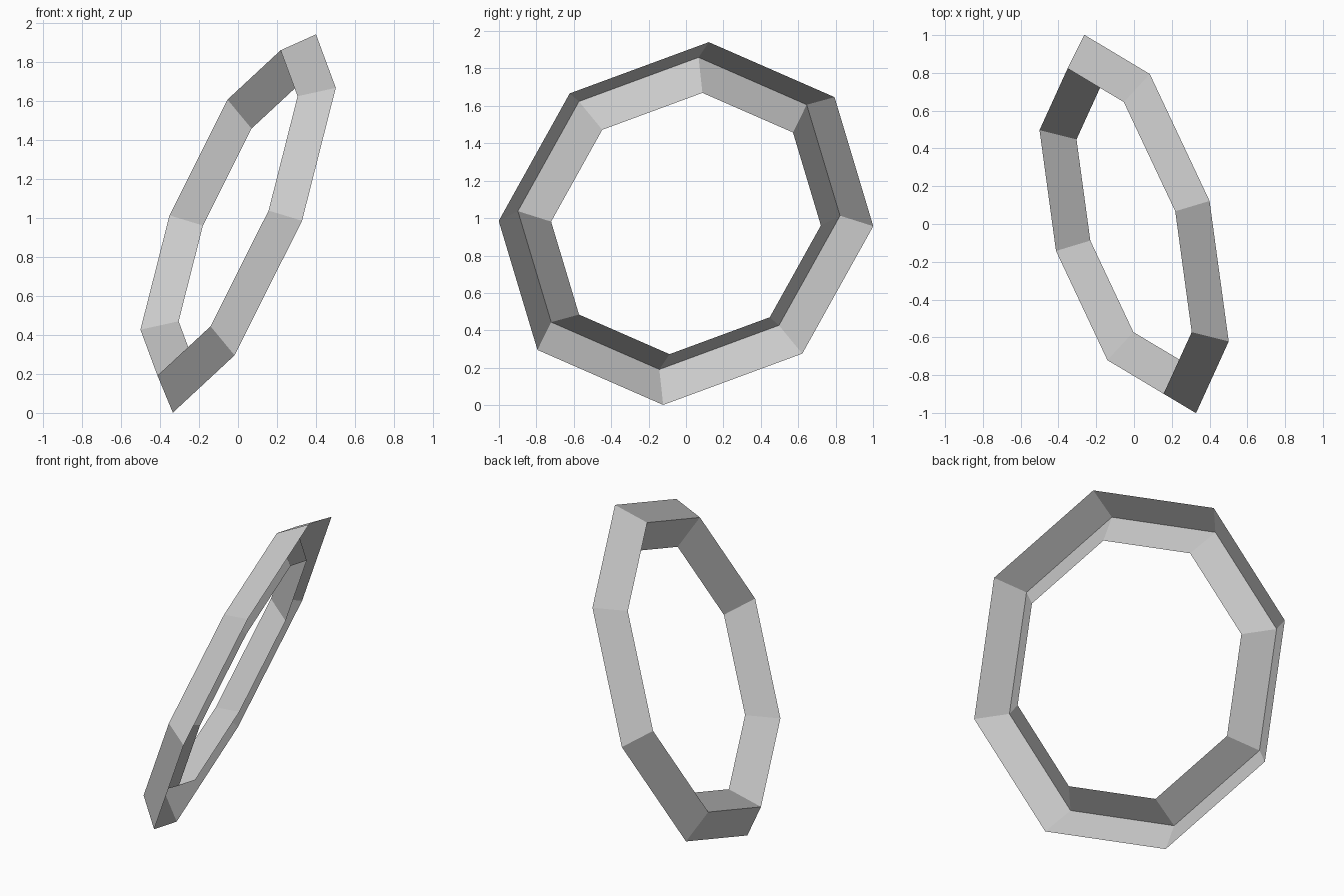
import bpy, bmesh
from math import tau
from mathutils import Vector

if "Cube" in bpy.data.objects:
    bpy.data.objects.remove(bpy.data.objects["Cube"])

# Tilted octagonal ring with an open V-shaped channel section
SIDES = 8
RADIUS, DEPTH = 0.898, 0.146
centre = Vector((0.033, 0.0, 0.971))
axis = Vector((-0.892, -0.258, 0.370)).normalized()
corner = Vector((0.367, 0.122, 0.970))
radial = (corner - axis * corner.dot(axis)).normalized()

# V profile: outer rim, ridge, inner rim (back left open)
profile = [(RADIUS + DEPTH, 0), (RADIUS, DEPTH), (RADIUS - DEPTH, 0)]

bm = bmesh.new()
pts = [bm.verts.new(centre + radial * r + axis * d) for r, d in profile]
edges = [bm.edges.new(pair) for pair in zip(pts, pts[1:])]
bmesh.ops.spin(bm, geom=pts + edges, cent=centre, axis=axis,
               angle=tau, steps=SIDES, use_duplicate=False)
bmesh.ops.remove_doubles(bm, verts=bm.verts[:], dist=0.001)
bmesh.ops.recalc_face_normals(bm, faces=bm.faces[:])

mesh = bpy.data.meshes.new("octagonal_ring")
bm.to_mesh(mesh)
bm.free()
bpy.context.collection.objects.link(bpy.data.objects.new("octagonal_ring", mesh))
